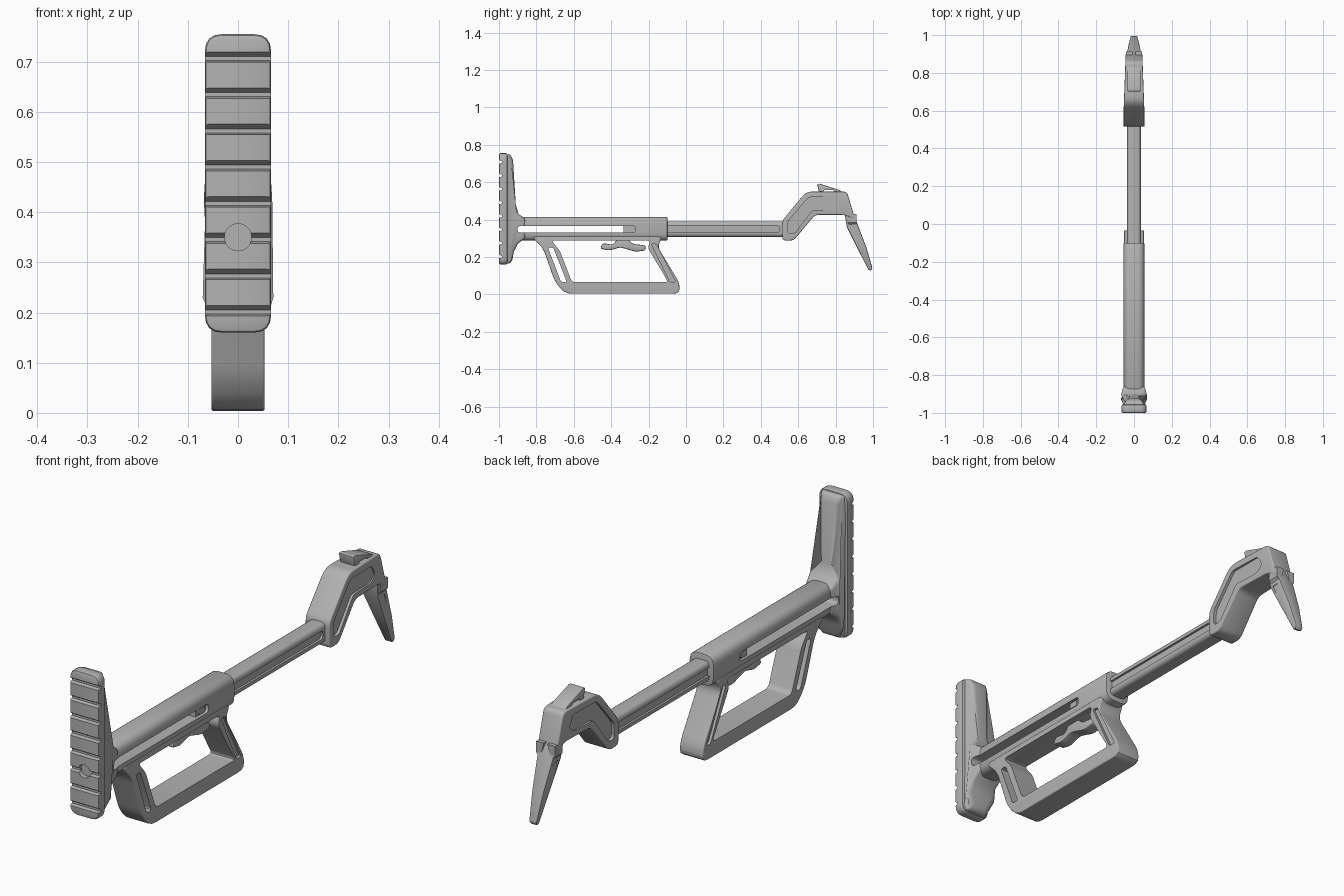
import bpy, bmesh, math
from mathutils import Vector

if "Cube" in bpy.data.objects:
    bpy.data.objects.remove(bpy.data.objects["Cube"])

GREY = (0.45, 0.45, 0.45, 1)
grey = bpy.data.materials.new("plain_grey")
grey.use_nodes = True
grey.diffuse_color = GREY
grey.node_tree.nodes["Principled BSDF"].inputs["Base Color"].default_value = GREY


def rounded(pts, r, steps=4):
    """Round every corner of a closed outline."""
    out = []
    for i, p in enumerate(pts):
        p = Vector(p)
        a, b = Vector(pts[i - 1]) - p, Vector(pts[(i + 1) % len(pts)]) - p
        a = p + a.normalized() * min(r, a.length * 0.48)
        b = p + b.normalized() * min(r, b.length * 0.48)
        for k in range(steps + 1):
            t = k / steps
            out.append(a * (1 - t) ** 2 + p * 2 * t * (1 - t) + b * t * t)
    return out


def rect(u0, u1, v0, v1):
    return [(u0, v0), (u1, v0), (u1, v1), (u0, v1)]


def prism(name, pts, lo, hi, axis="x", bevel=0, segments=3, shape=None):
    """Extrude a (y, z) outline along x, or an (x, z) outline along y."""
    bm = bmesh.new()
    place = (lambda p, d: (d, p[0], p[1])) if axis == "x" else (lambda p, d: (p[0], d, p[1]))
    ends = [[bm.verts.new(place(p, d)) for p in pts] for d in (lo, hi)]
    n = len(pts)
    bm.faces.new(ends[0])
    bm.faces.new(ends[1])
    for i in range(n):
        j = (i + 1) % n
        bm.faces.new((ends[0][i], ends[0][j], ends[1][j], ends[1][i]))
    if shape:
        for v in bm.verts:
            shape(v.co)
    bmesh.ops.recalc_face_normals(bm, faces=bm.faces)
    me = bpy.data.meshes.new(name)
    bm.to_mesh(me)
    bm.free()
    me.materials.append(grey)
    ob = bpy.data.objects.new(name, me)
    bpy.context.collection.objects.link(ob)
    if bevel:
        m = ob.modifiers.new("soft_edges", "BEVEL")
        m.width, m.segments = bevel, segments
        m.limit_method, m.angle_limit = "ANGLE", math.radians(40)
        apply(ob, m)
    return ob


def activate(ob):
    bpy.ops.object.select_all(action="DESELECT")
    ob.select_set(True)
    bpy.context.view_layer.objects.active = ob


def apply(ob, m):
    activate(ob)
    bpy.ops.object.modifier_apply(modifier=m.name)


def cut(ob, cutter):
    m = ob.modifiers.new("cut", "BOOLEAN")
    m.operation, m.solver, m.object = "DIFFERENCE", "EXACT", cutter
    apply(ob, m)
    bpy.data.objects.remove(cutter)


def cut_sides(ob, pts, inner):
    """Sink the same outline into the left and right sides."""
    for lo, hi in ((inner, 0.2), (-0.2, -inner)):
        cut(ob, prism("cutter", pts, lo, hi))


# Butt pad with cross grooves and a round recess
pad = prism("butt_pad", rounded(rect(-0.066, 0.066, 0.16, 0.755), 0.035), -1, -0.955,
            axis="y", bevel=0.008, segments=2)
for i in range(8):
    z = 0.197 + i * 0.0722
    groove = [(-1.02, z - 0.008), (-0.985, z), (-0.985, z + 0.008), (-1.02, z + 0.03)]
    cut(pad, prism("cutter", groove, -0.1, 0.1))
disc = [(0.027 * math.cos(a), 0.35 + 0.027 * math.sin(a))
        for a in (math.tau * k / 24 for k in range(24))]
cut(pad, prism("cutter", disc, -1.05, -0.98, axis="y"))


# Upright behind the pad, flaring into the body and narrowing to the rear
def taper_spine(co):
    co.x *= 1 - 0.5 * min(max((co.y + 0.965) / 0.05, 0), 1) if abs(co.z - 0.35) > 0.12 else 1


spine = [(-0.97, 0.165), (-0.94, 0.165), (-0.928, 0.185), (-0.92, 0.23), (-0.9, 0.27),
         (-0.86, 0.3), (-0.86, 0.405), (-0.895, 0.43), (-0.91, 0.48), (-0.925, 0.72),
         (-0.94, 0.75), (-0.97, 0.75)]
spine = prism("butt_spine", spine, -0.06, 0.06, bevel=0.012, shape=taper_spine)

# Long body with a slot through it
body = prism("body", rounded(rect(-0.055, 0.055, 0.287, 0.415), 0.04, 6), -0.93, -0.1,
             axis="y", bevel=0.004, segments=2)
slot = rounded(rect(-0.9, -0.27, 0.33, 0.366), 0.015)
cut(body, prism("cutter", slot, -0.2, 0.2))
cut(spine, prism("cutter", slot, -0.2, 0.2))
prism("slot_slider", rect(-0.335, -0.26, 0.32, 0.37), -0.042, 0.042)
prism("slider_catch", rounded(rect(-0.325, -0.285, 0.336, 0.36), 0.008), -0.05, 0.05)

# Loop handle: rounded outside, flat inside
outline = rounded([(-0.83, 0.31), (-0.765, 0.25), (-0.7, 0.065), (-0.645, 0.004), (-0.034, 0.004),
                   (-0.034, 0.06), (-0.155, 0.26), (-0.12, 0.31)], 0.035, 3)
handle = prism("loop_handle", outline, -0.053, 0.053, bevel=0.042, segments=5)
opening = rounded([(-0.72, 0.288), (-0.675, 0.235), (-0.61, 0.066), (-0.095, 0.066),
                   (-0.205, 0.25), (-0.19, 0.288)], 0.02)
cut(handle, prism("cutter", opening, -0.2, 0.2))
strut_slot = rounded([(-0.738, 0.25), (-0.71, 0.25), (-0.637, 0.066), (-0.668, 0.066)], 0.012)
cut(handle, prism("cutter", strut_slot, -0.2, 0.2))
post_panel = rounded([(-0.185, 0.27), (-0.16, 0.27), (-0.055, 0.065), (-0.085, 0.065)], 0.01)
cut_sides(handle, post_panel, 0.042)

# Trigger lever
trigger = rounded([(-0.46, 0.245), (-0.445, 0.275), (-0.39, 0.265), (-0.37, 0.295), (-0.31, 0.295),
                   (-0.285, 0.27), (-0.215, 0.262), (-0.215, 0.235), (-0.27, 0.228),
                   (-0.35, 0.252), (-0.41, 0.235)], 0.015)
prism("trigger", trigger, -0.025, 0.025, bevel=0.006, segments=2)

# Sliding tube with grooved sides
tube = prism("sliding_tube", rounded(rect(-0.036, 0.036, 0.308, 0.39), 0.02), -0.15, 0.56, axis="y")
cut_sides(tube, rounded(rect(-0.2, 0.5, 0.332, 0.366), 0.015), 0.027)

# Bent head
head = rounded([(0.515, 0.288), (0.515, 0.395), (0.63, 0.535), (0.66, 0.55), (0.86, 0.55),
                (0.905, 0.4), (0.85, 0.425), (0.69, 0.425), (0.575, 0.288)], 0.02)


def narrow_head(co):
    co.x *= 1 - 0.2 * min(max((co.y - 0.6) / 0.3, 0), 1)


head = prism("bent_head", head, -0.055, 0.055, bevel=0.02, shape=narrow_head)
panel = rounded([(0.545, 0.325), (0.545, 0.39), (0.655, 0.52), (0.8, 0.52), (0.825, 0.475),
                 (0.795, 0.45), (0.675, 0.45), (0.58, 0.325)], 0.015)
cut_sides(head, panel, 0.042)

# Top release lever with a hollow centre
lever = [(0.7, 0.59), (0.715, 0.592), (0.82, 0.558), (0.845, 0.54), (0.715, 0.535)]
lever = prism("release_lever", lever, -0.035, 0.035, bevel=0.006, segments=2)
cut(lever, prism("cutter", rounded(rect(0.735, 0.79, 0.545, 0.558), 0.005), -0.2, 0.2))


# Tapered claw with jagged shoulder
def taper_claw(co):
    co.x *= 1 - 0.6 * min(max((0.42 - co.z) / 0.3, 0), 1)


claw = [(0.85, 0.5), (0.9, 0.42), (0.925, 0.355), (0.965, 0.25), (0.997, 0.14), (0.988, 0.125),
        (0.975, 0.132), (0.915, 0.25), (0.86, 0.36), (0.85, 0.42)]
claw = prism("claw", claw, -0.04, 0.04, bevel=0.006, segments=2, shape=taper_claw)
cut_sides(claw, rounded([(0.875, 0.36), (0.905, 0.36), (0.935, 0.26), (0.92, 0.265)], 0.006), 0.031)
for side in (-1, 1):
    tooth = [(side * 0.043, 0.43), (side * 0.043, 0.385), (side * 0.026, 0.365), (side * 0.008, 0.43)]
    prism("claw_shoulder", tooth, 0.865, 0.912, axis="y")

for ob in bpy.context.scene.objects:
    if ob.type == "MESH" and grey.name in ob.data.materials:
        activate(ob)
        bpy.ops.object.shade_smooth_by_angle(angle=math.radians(35))
